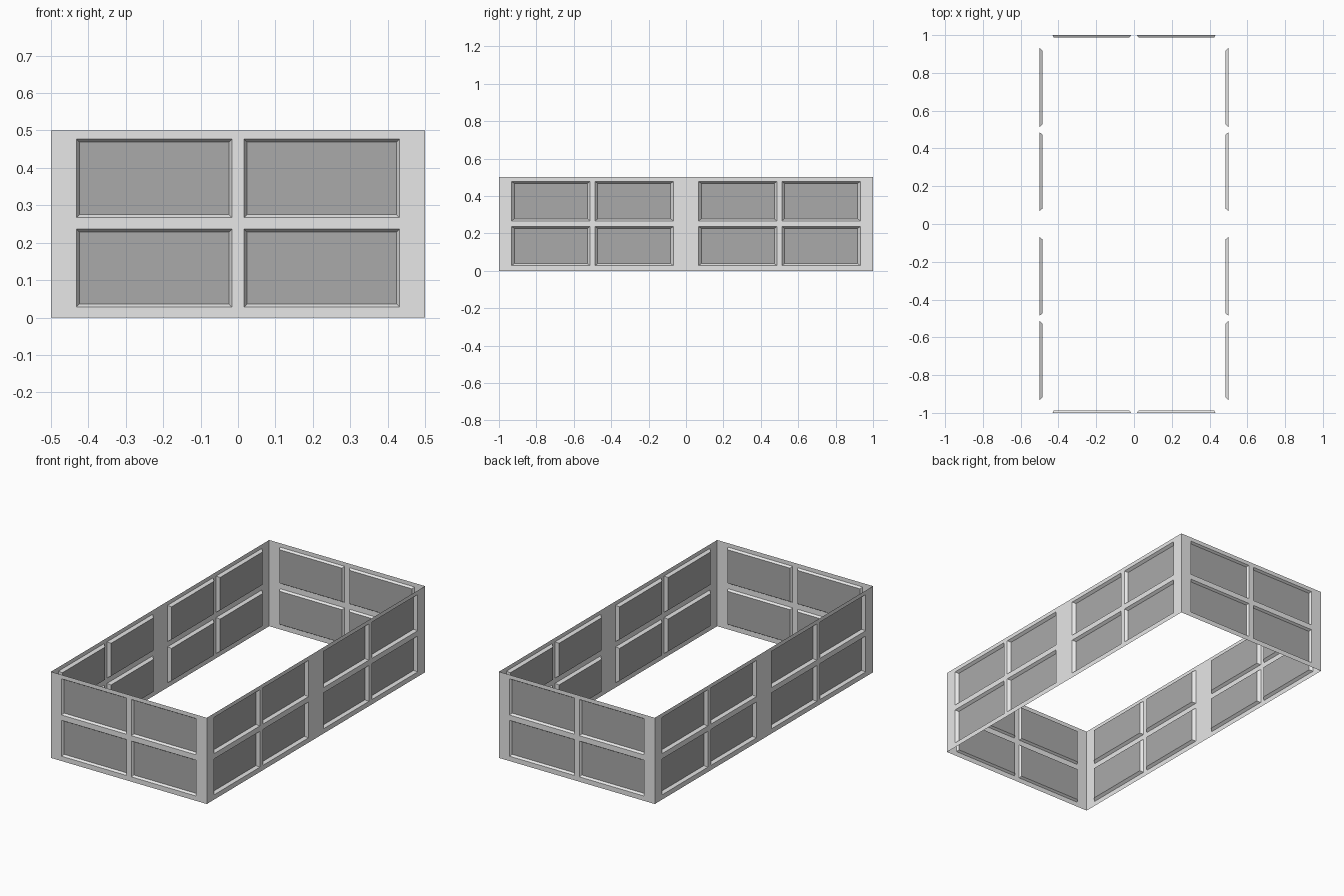
import bpy
import bmesh
from math import pi
from mathutils import Matrix

cube = bpy.data.objects.get("Cube")
if cube:
    bpy.data.objects.remove(cube, do_unlink=True)


def make_material(name, value):
    mat = bpy.data.materials.new(name)
    colour = (value, value, value, 1)
    mat.use_nodes = True
    mat.diffuse_color = colour
    bsdf = next(n for n in mat.node_tree.nodes if n.type == "BSDF_PRINCIPLED")
    bsdf.inputs["Base Color"].default_value = colour
    return mat


frame_mat = make_material("light grey frame", 0.8)
pane_mat = make_material("dark grey pane", 0.4)

# Window rows, shared by all walls
Z_CUTS = [0, 0.028, 0.236, 0.267, 0.477, 0.5]


def mirrored(half_cuts):
    return [-c for c in reversed(half_cuts)] + half_cuts


def make_wall(name, cuts, distance, angle, inset_u, inset_z, depth):
    """Thin wall sheet facing -y, with tapered window recesses, turned about z."""
    bm = bmesh.new()
    grid = [[bm.verts.new((u, -distance, z)) for z in Z_CUTS] for u in cuts]
    for i in range(len(cuts) - 1):
        for j in range(len(Z_CUTS) - 1):
            outer = [grid[i][j], grid[i + 1][j], grid[i + 1][j + 1], grid[i][j + 1]]
            if not (i % 2 and j % 2):
                bm.faces.new(outer)
                continue
            # Sloped reveal around a recessed pane
            signs = [(1, 1), (-1, 1), (-1, -1), (1, -1)]
            inner = [bm.verts.new((v.co.x + su * inset_u, v.co.y + depth,
                                   v.co.z + sz * inset_z))
                     for v, (su, sz) in zip(outer, signs)]
            for k in range(4):
                n = (k + 1) % 4
                bm.faces.new([outer[k], outer[n], inner[n], inner[k]])
            bm.faces.new(inner).material_index = 1
    bm.transform(Matrix.Rotation(angle, 4, "Z"))
    mesh = bpy.data.meshes.new(name)
    bm.to_mesh(mesh)
    bm.free()
    mesh.materials.append(frame_mat)
    mesh.materials.append(pane_mat)
    obj = bpy.data.objects.new(name, mesh)
    bpy.context.collection.objects.link(obj)


# End walls: two windows per row
end_cuts = mirrored([0.016, 0.432, 0.5])
for name, angle in (("front_wall", 0), ("back_wall", pi)):
    make_wall(name, end_cuts, 1, angle, 0.008, 0.008, 0.013)

# Long side walls: two pairs of windows per row, with a wide centre post
side_cuts = mirrored([0.068, 0.486, 0.513, 0.932, 1])
for name, angle in (("left_wall", pi / 2), ("right_wall", -pi / 2)):
    make_wall(name, side_cuts, 0.5, angle, 0.014, 0.01, 0.016)
